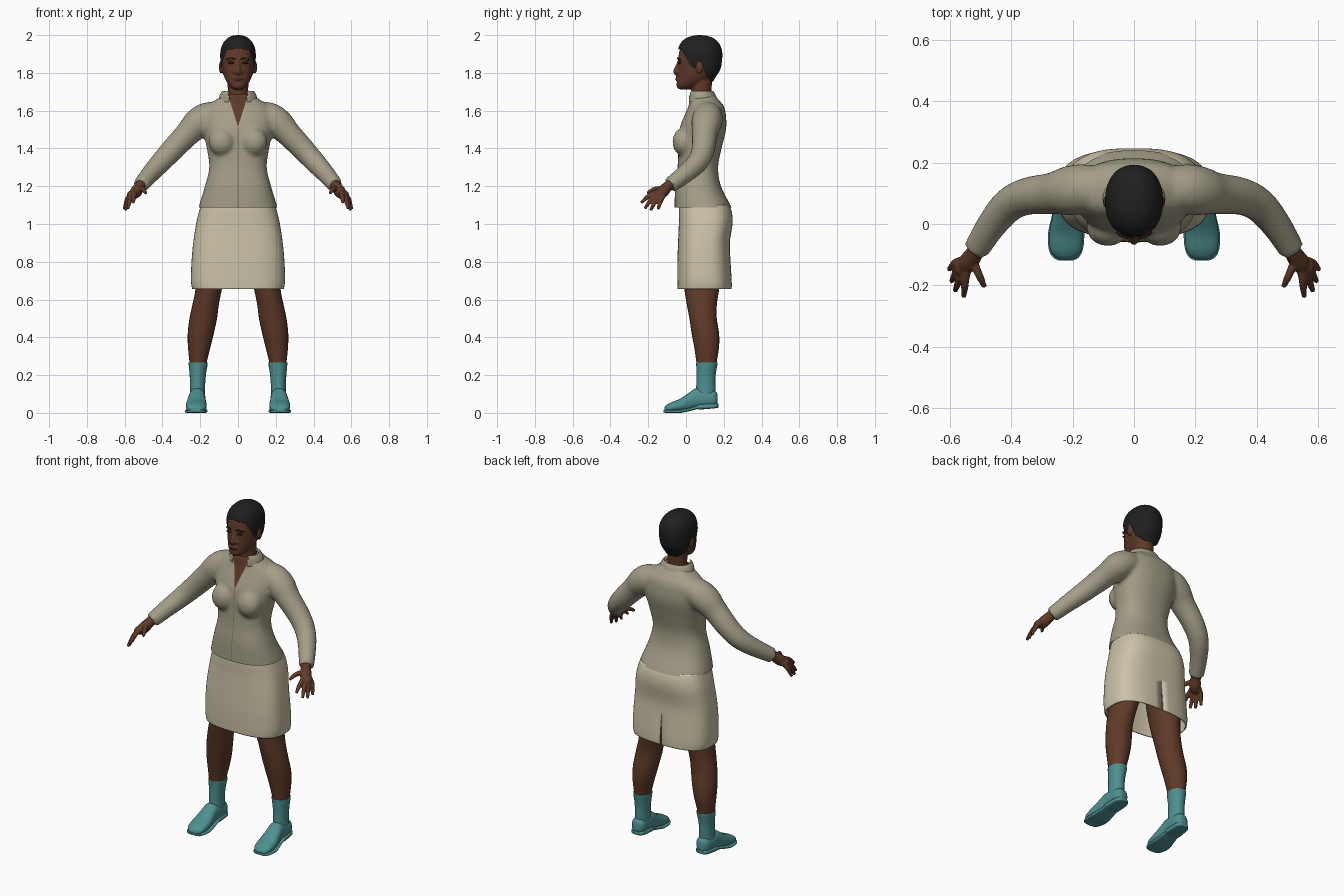
import bpy, bmesh, math
from mathutils import Vector, Matrix

if "Cube" in bpy.data.objects:
    bpy.data.objects.remove(bpy.data.objects["Cube"])

def mat(name, rgb):
    m = bpy.data.materials.new(name)
    m.diffuse_color = (*rgb, 1)
    m.use_nodes = True
    m.node_tree.nodes["Principled BSDF"].inputs["Base Color"].default_value = m.diffuse_color
    return m

JACKET = mat("jacket_khaki", (0.37, 0.34, 0.245))
SEAM = mat("seam_khaki", (0.2, 0.18, 0.13))
SKIRT = mat("skirt_cream", (0.60, 0.54, 0.385))
SKIN = mat("skin_brown", (0.115, 0.042, 0.021))
LIP = mat("lip_brown", (0.075, 0.024, 0.016))
HAIR = mat("hair_black", (0.014, 0.014, 0.014))
TEAL = mat("footwear_teal", (0.075, 0.275, 0.28))

def smooth_rows(rows, k=4):
    """Catmull-Rom resampling of rows of numbers."""
    out = []
    for i in range(len(rows) - 1):
        p0, p1, p2, p3 = (rows[max(0, min(len(rows) - 1, i + j))] for j in (-1, 0, 1, 2))
        for s in range(k):
            t = s / k
            out.append([0.5 * (2*b + (c-a)*t + (2*a-5*b+4*c-d)*t*t + (3*b-a-3*c+d)*t**3)
                        for a, b, c, d in zip(p0, p1, p2, p3)])
    return out + [list(rows[-1])]

def loft(bm, rings, n=32, cap=True):
    """Rings are (centre, axis_a, axis_b, squareness)."""
    loops = []
    for c, a, b, e in rings:
        loop = []
        for i in range(n):
            t = 2 * math.pi * i / n
            f = lambda v: math.copysign(abs(v) ** (2 / e), v)
            loop.append(bm.verts.new(c + a * f(math.cos(t)) + b * f(math.sin(t))))
        loops.append(loop)
    for p, q in zip(loops, loops[1:]):
        for i in range(n):
            bm.faces.new((p[i], p[(i+1) % n], q[(i+1) % n], q[i]))
    if cap:
        bm.faces.new(loops[0][::-1])
        bm.faces.new(loops[-1])

def stack(bm, rows, e=2.0, n=48, cap=True, k=4):
    """Horizontal sections: z, centre x, half width, front y, back y."""
    loft(bm, [(Vector((cx, (y0+y1)/2, z)), Vector((rx, 0, 0)), Vector((0, (y1-y0)/2, 0)), e)
              for z, cx, rx, y0, y1 in smooth_rows(rows, k)], n, cap)

def tube(bm, rows, n=16, k=4):
    """Round sections along a path: x, y, z, radius."""
    pts = smooth_rows(rows, k)
    rings = []
    for i, p in enumerate(pts):
        d = Vector(pts[min(i+1, len(pts)-1)][:3]) - Vector(pts[max(i-1, 0)][:3])
        a = d.cross(Vector((0.3, 1, 0.2))).normalized()
        rings.append((Vector(p[:3]), a * p[3], d.cross(a).normalized() * p[3], 2))
    loft(bm, rings, n)

def ball(bm, c, r):
    bmesh.ops.create_uvsphere(bm, u_segments=24, v_segments=14, radius=1,
                              matrix=Matrix.Translation(c) @ Matrix.Diagonal((*r, 1)))

def finish(name, bm, mats, voxel=0, mirror=False, thick=0, relax=4):
    bmesh.ops.recalc_face_normals(bm, faces=bm.faces)
    me = bpy.data.meshes.new(name)
    bm.to_mesh(me)
    bm.free()
    ob = bpy.data.objects.new(name, me)
    bpy.context.collection.objects.link(ob)
    if voxel:  # fuse the pieces into one soft skin
        r = ob.modifiers.new("fuse", 'REMESH')
        r.mode, r.voxel_size = 'VOXEL', voxel
        s = ob.modifiers.new("relax", 'SMOOTH')
        s.factor, s.iterations = 0.5, relax
        bpy.context.view_layer.update()
        dg = bpy.context.evaluated_depsgraph_get()
        new = bpy.data.meshes.new_from_object(ob.evaluated_get(dg))
        ob.modifiers.clear()
        ob.data = new
        new.name = name
    ob.data.materials.clear()
    for m in mats:
        ob.data.materials.append(m)
    if thick:
        ob.modifiers.new("thickness", 'SOLIDIFY').thickness = thick
    if mirror:
        ob.modifiers.new("mirror", 'MIRROR')
    bpy.ops.object.select_all(action='DESELECT')
    ob.select_set(True)
    bpy.context.view_layer.objects.active = ob
    bpy.ops.object.shade_smooth_by_angle(angle=math.radians(50))
    return ob

def cut(bm, co, no, clear=False):
    bmesh.ops.bisect_plane(bm, geom=bm.verts[:] + bm.edges[:] + bm.faces[:], dist=1e-5,
                           plane_co=co, plane_no=no, clear_outer=clear)

# jacket: torso, bust and sleeves fused
bm = bmesh.new()
stack(bm, [(1.04, 0, .215, -.06, .25), (1.09, 0, .208, -.06, .24), (1.2, 0, .175, -.058, .185),
           (1.3, 0, .152, -.045, .17), (1.4, 0, .165, -.04, .188), (1.5, 0, .185, -.035, .212),
           (1.57, 0, .185, -.01, .212), (1.62, 0, .17, .012, .202), (1.655, 0, .12, .02, .175),
           (1.69, 0, .068, .025, .145)], 2.4)
for s in (1, -1):
    ball(bm, (s * .085, -.012, 1.435), (.07, .06, .075))
    tube(bm, [(s * .07, .115, 1.585, .065), (s * .16, .115, 1.565, .08), (s * .215, .108, 1.53, .08),
              (s * .265, .1, 1.48, .068), (s * .35, .09, 1.39, .061), (s * .41, .06, 1.325, .056),
              (s * .465, -.005, 1.265, .049), (s * .515, -.085, 1.205, .042)], 24)
jacket = finish("jacket", bm, [JACKET, SKIN, SEAM], voxel=0.011)
bm = bmesh.new()
bm.from_mesh(jacket.data)
cut(bm, (0, 0, 1.088), (0, 0, -1), True)
for s in (1, -1):  # open neckline and front closure
    cut(bm, (0, 0, 1.515), (s * .175, 0, -.055))
    cut(bm, (s * .002, 0, 0), (1, 0, 0))
for f in bm.faces:
    c = f.calc_center_median()
    f.smooth = True
    if c.y < .07 and abs(c.x) < .3 * (c.z - 1.515) / .955:
        f.material_index = 1
    elif c.y < .05 and abs(c.x) < .002 and c.z < 1.515:
        f.material_index = 2
bm.to_mesh(jacket.data)
bm.free()

# collar band, open at the front
bm = bmesh.new()
stack(bm, [(1.645, 0, .105, .005, .17), (1.68, 0, .098, .008, .158), (1.705, 0, .082, .015, .142),
           (1.69, 0, .07, .022, .137)], n=64, cap=False)
bmesh.ops.delete(bm, geom=[f for f in bm.faces if f.calc_center_median().y < .08 and
                 abs(f.calc_center_median().x) < .05], context='FACES')
finish("collar", bm, [JACKET], thick=.006)

# skirt with a back slit
bm = bmesh.new()
stack(bm, [(.655, 0, .242, -.045, .242), (.7, 0, .249, -.046, .242), (.8, 0, .246, -.046, .236),
           (.9, 0, .237, -.042, .232), (1.0, 0, .222, -.038, .246), (1.06, 0, .208, -.038, .243),
           (1.1, 0, .197, -.036, .23)], 2.8, 64, False)
for s in (1, -1):
    cut(bm, (0, 0, .85), (s, 0, .03))
bmesh.ops.delete(bm, geom=[f for f in bm.faces if f.calc_center_median().y > .1 and
                 abs(f.calc_center_median().x) < .03 * (.85 - f.calc_center_median().z)], context='FACES')
finish("skirt", bm, [SKIRT], thick=.006)

# legs
bm = bmesh.new()
stack(bm, [(.9, .115, .09, -.01, .2), (.75, .14, .082, -.015, .19), (.65, .156, .07, -.008, .175),
           (.57, .172, .07, .005, .163), (.5, .184, .073, .018, .163), (.42, .197, .069, .03, .175),
           (.35, .205, .06, .043, .175), (.27, .211, .046, .055, .163), (.22, .212, .04, .06, .155)], n=24)
finish("legs", bm, [SKIN], mirror=True)

# socks
bm = bmesh.new()
stack(bm, [(.07, .215, .042, .05, .155), (.14, .214, .04, .054, .155), (.2, .213, .043, .056, .157),
           (.255, .211, .05, .054, .166), (.266, .211, .05, .054, .166)], n=24)
finish("socks", bm, [TEAL], mirror=True)

# shoes and soles: y, centre x, half width, bottom, top
def along(bm, rows, e):
    loft(bm, [(Vector((cx, y, (z0+z1)/2)), Vector((w, 0, 0)), Vector((0, 0, (z1-z0)/2)), e)
              for y, cx, w, z0, z1 in smooth_rows(rows)], 28)

bm = bmesh.new()
along(bm, [(-.115, .222, .018, .006, .028), (-.105, .222, .038, .004, .04), (-.08, .222, .052, .004, .055),
           (-.03, .221, .055, .006, .076), (.02, .219, .048, .012, .11), (.055, .217, .044, .02, .13),
           (.11, .216, .044, .028, .118), (.15, .215, .04, .03, .118), (.168, .215, .022, .038, .1)], 2.3)
finish("shoes", bm, [TEAL], mirror=True)
bm = bmesh.new()
along(bm, [(-.119, .222, .022, .004, .016), (-.108, .222, .043, 0, .016), (-.08, .222, .056, 0, .016),
           (-.03, .221, .059, 0, .018), (.03, .218, .049, .012, .03), (.06, .217, .046, .02, .04),
           (.075, .217, .047, .018, .046), (.15, .215, .042, .024, .05), (.172, .215, .024, .028, .05)], 4)
finish("soles", bm, [TEAL], mirror=True)

# hands: palm, fingers and thumb fused
bm = bmesh.new()
tube(bm, [(.505, -.07, 1.22, .027), (.523, -.1, 1.195, .029), (.54, -.125, 1.17, .032), (.558, -.147, 1.15, .024)])
ball(bm, (.562, -.138, 1.155), (.026, .033, .022))
wrist = (.53, -.11, 1.185)
for knuckle, tip in [((.548, -.168, 1.163), (.555, -.238, 1.112)), ((.562, -.16, 1.152), (.583, -.218, 1.082)),
                     ((.572, -.145, 1.145), (.595, -.187, 1.072)), ((.578, -.125, 1.143), (.603, -.148, 1.078)),
                     ((.513, -.148, 1.187), (.487, -.205, 1.162))]:
    mid = [(a + b) / 2 for a, b in zip(knuckle, tip)]
    mid[2] += .006
    tube(bm, [(*wrist, .014), (*knuckle, .014), (*mid, .0125), (*tip, .008)], 10)
finish("hands", bm, [SKIN], voxel=.0045, mirror=True, relax=2)

# head, neck, nose, ears, brow and lips fused
HEAD = [(1.713, 0, .022, -.038, .02), (1.728, 0, .042, -.05, .06), (1.755, 0, .062, -.048, .11),
        (1.79, 0, .076, -.045, .15), (1.83, 0, .083, -.042, .17), (1.88, 0, .086, -.04, .18),
        (1.92, 0, .083, -.033, .177), (1.955, 0, .068, -.01, .155), (1.982, 0, .035, .03, .11)]
bm = bmesh.new()
stack(bm, HEAD, 2.2)
stack(bm, [(1.6, 0, .075, .03, .16), (1.69, 0, .056, .03, .137), (1.74, 0, .055, .025, .137),
           (1.8, 0, .055, .02, .137)])
tube(bm, [(0, -.034, 1.865, .01), (0, -.046, 1.83, .012), (0, -.055, 1.806, .014), (0, -.04, 1.797, .014)])
ball(bm, (0, -.042, 1.769), (.027, .016, .013))
for s in (1, -1):
    ball(bm, (s * .017, -.043, 1.803), (.011, .012, .01))
    ball(bm, (s * .034, -.026, 1.873), (.026, .017, .009))
    ball(bm, (s * .09, .072, 1.83), (.011, .02, .034))
head = finish("head", bm, [SKIN, LIP], voxel=.0055, relax=3)
for f in head.data.polygons:
    c = f.center
    if c.y < -.045 and abs(c.x) < .026 and abs(c.z - 1.769) < .011 * (1 - abs(c.x) / .04):
        f.material_index = 1

# eyes and eyebrows
bm = bmesh.new()
for s in (1, -1):
    ball(bm, (s * .035, -.035, 1.852), (.017, .007, .006))
    tube(bm, [(s * .012, -.044, 1.872, .002), (s * .034, -.042, 1.879, .004), (s * .06, -.027, 1.873, .002)], 8)
finish("eyes_and_brows", bm, [HAIR])

# cropped hair: shell over the skull, trimmed along the hairline
LINE = [(-.06, 1.935), (-.02, 1.92), (.015, 1.85), (.045, 1.815), (.06, 1.855),
        (.09, 1.845), (.105, 1.79), (.135, 1.755), (.25, 1.75)]
def hairline(y):
    for (a, za), (b, zb) in zip(LINE, LINE[1:]):
        if y <= b:
            return za + (zb - za) * (y - a) / (b - a)
    return LINE[-1][1]

bm = bmesh.new()
stack(bm, [(1.74, 0, .058, -.03, .136), (1.775, 0, .078, -.035, .155), (1.82, 0, .089, -.04, .182),
           (1.88, 0, .094, -.043, .192), (1.92, 0, .092, -.042, .19), (1.955, 0, .08, -.03, .176),
           (1.982, 0, .058, -.003, .148), (1.995, 0, .034, .03, .115), (2.0, 0, .01, .06, .08)],
      2.2, 96, True, 8)
bmesh.ops.delete(bm, geom=[f for f in bm.faces if f.calc_center_median().z <
                 hairline(f.calc_center_median().y)], context='FACES')
finish("hair", bm, [HAIR])
